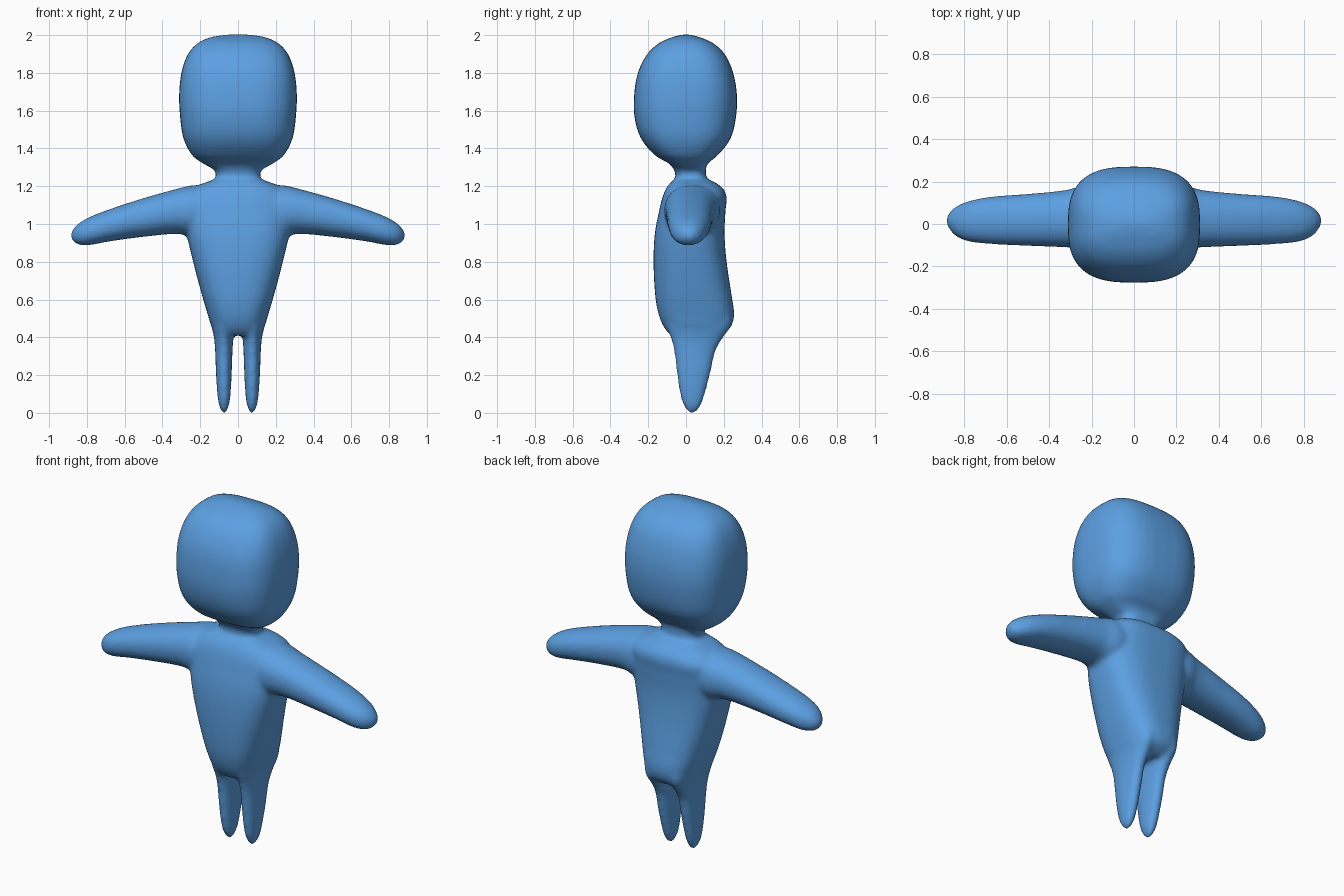
import bpy, bmesh, math
from mathutils import Vector

if "Cube" in bpy.data.objects:
    bpy.data.objects.remove(bpy.data.objects["Cube"])

SIDES = 40

blue = bpy.data.materials.new("soft blue")
blue.diffuse_color = (0.107, 0.35, 0.76, 1)
blue.use_nodes = True
blue.node_tree.nodes["Principled BSDF"].inputs["Base Color"].default_value = blue.diffuse_color


def spline(rows, steps=4):
    """Smoothly interpolate the section rows."""
    out = []
    for i in range(len(rows) - 1):
        p = [rows[max(i - 1, 0)], rows[i], rows[i + 1], rows[min(i + 2, len(rows) - 1)]]
        # tangents scaled by station spacing
        for s in range(steps):
            t = s / steps
            d = p[2][0] - p[1][0]
            row = [p[1][0] + d * t]
            for a, b, c, e in list(zip(*p))[1:]:
                m1 = (c - a) / (p[2][0] - p[0][0]) * d
                m2 = (e - b) / (p[3][0] - p[1][0]) * d
                row.append((2*t**3 - 3*t*t + 1) * b + (t**3 - 2*t*t + t) * m1
                           + (3*t*t - 2*t**3) * c + (t**3 - t*t) * m2)
            out.append(row)
    return out + [list(rows[-1])]


def loft(bm, rows, place, power):
    """Skin rounded sections (station, u min, u max, v min, v max)."""
    rings = []
    for st, u0, u1, v0, v1 in spline(rows):
        ring = []
        for k in range(SIDES):
            a = 2 * math.pi * k / SIDES
            c, s = math.cos(a), math.sin(a)
            u = (u0 + u1) / 2 + (u1 - u0) / 2 * math.copysign(abs(c) ** (2 / power), c)
            v = (v0 + v1) / 2 + (v1 - v0) / 2 * math.copysign(abs(s) ** (2 / power), s)
            ring.append(bm.verts.new(place(st, u, v)))
        rings.append(ring)
    for a, b in zip(rings, rings[1:]):
        for k in range(SIDES):
            j = (k + 1) % SIDES
            bm.faces.new((a[k], a[j], b[j], b[k]))
    bm.faces.new(rings[0][::-1])
    bm.faces.new(rings[-1])


def upright(st, u, v):
    return Vector((u, v, st))


def sym(z, hx, y0, y1):
    return (z, -hx, hx, y0, y1)


bm = bmesh.new()

# head and neck
loft(bm, [sym(1.17, .13, -.07, .13), sym(1.25, .118, -.055, .108),
          sym(1.285, .125, -.062, .105), sym(1.32, .185, -.09, .115),
          sym(1.36, .24, -.16, .165), sym(1.45, .288, -.237, .235),
          sym(1.56, .306, -.272, .264), sym(1.68, .312, -.275, .27),
          sym(1.80, .300, -.255, .25), sym(1.90, .265, -.205, .205),
          sym(1.96, .21, -.14, .14), sym(1.99, .14, -.07, .07),
          sym(2.003, .06, -.02, .02)], upright, 2.8)

# torso
loft(bm, [sym(.41, .11, -.08, .18), sym(.45, .138, -.115, .235),
          sym(.52, .160, -.145, .255), sym(.62, .190, -.163, .242),
          sym(.80, .238, -.172, .215), sym(.95, .272, -.165, .204),
          sym(1.08, .285, -.14, .21), sym(1.15, .275, -.122, .215),
          sym(1.20, .22, -.098, .185), sym(1.235, .13, -.065, .125)], upright, 2.7)

for side in (-1, 1):
    # arm
    loft(bm, [(.10, -.10, .17, .95, 1.20), (.24, -.115, .18, .935, 1.205),
              (.32, -.110, .160, .948, 1.187), (.50, -.103, .142, .932, 1.137),
              (.68, -.094, .128, .908, 1.078), (.79, -.08, .105, .888, 1.035),
              (.85, -.05, .075, .892, .998), (.878, -.012, .045, .915, .965),
              (.885, .005, .03, .93, .95)],
         lambda st, u, v: Vector((side * st, u, v)), 2.2)
    # leg
    loft(bm, [(-.004, .068, .08, .022, .042), (.012, .058, .09, .003, .062),
              (.05, .045, .103, -.018, .084), (.12, .038, .111, -.036, .106),
              (.22, .033, .117, -.05, .132), (.33, .029, .121, -.064, .158),
              (.40, .024, .127, -.082, .198), (.46, .014, .140, -.105, .238),
              (.54, .008, .150, -.11, .235), (.62, .02, .14, -.09, .19)],
         lambda st, u, v: Vector((side * u, v, st)), 2.2)

bmesh.ops.recalc_face_normals(bm, faces=bm.faces)
mesh = bpy.data.meshes.new("figure_body")
bm.to_mesh(mesh)
bm.free()
mesh.materials.append(blue)
body = bpy.data.objects.new("figure_body", mesh)
bpy.context.collection.objects.link(body)

# fuse the limbs into one skin and soften the joins
fuse = body.modifiers.new("fuse", 'REMESH')
fuse.mode = 'VOXEL'
fuse.voxel_size = 0.012
fuse.use_smooth_shade = True
soften = body.modifiers.new("soften", 'SMOOTH')
soften.factor = 0.5
soften.iterations = 10
